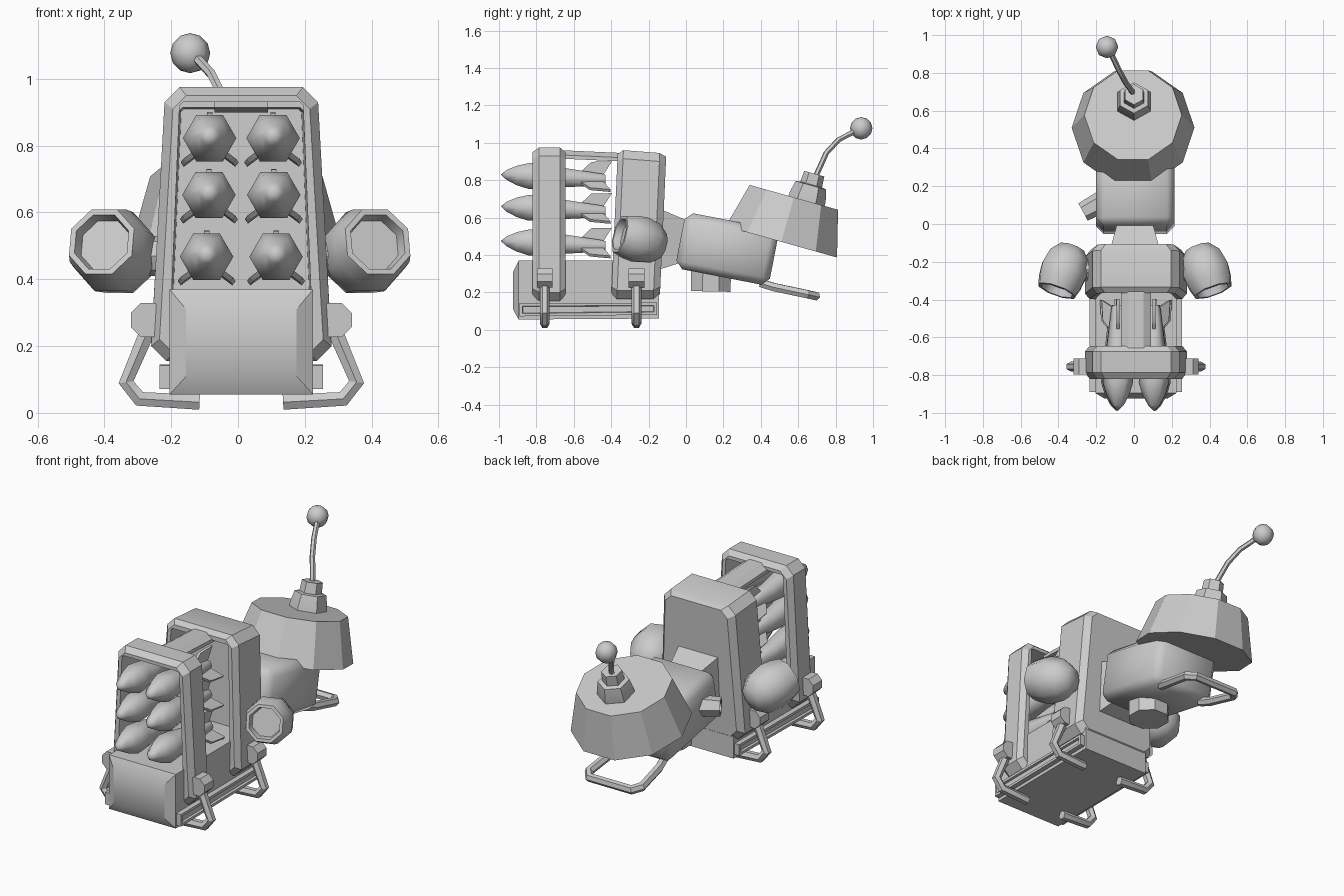
import bpy, bmesh, math
from mathutils import Vector, Matrix

if "Cube" in bpy.data.objects:
    bpy.data.objects.remove(bpy.data.objects["Cube"])

CX = 0.01  # middle of the carrier in x
grey = bpy.data.materials.new("plain grey")
grey.diffuse_color = (0.6, 0.6, 0.6, 1)
grey.use_nodes = True
grey.node_tree.nodes["Principled BSDF"].inputs["Base Color"].default_value = grey.diffuse_color


def finish(name, bm, angle=30, matrix=None):
    bmesh.ops.remove_doubles(bm, verts=bm.verts, dist=1e-5)
    bmesh.ops.recalc_face_normals(bm, faces=bm.faces)
    me = bpy.data.meshes.new(name)
    bm.to_mesh(me)
    bm.free()
    me.materials.append(grey)
    ob = bpy.data.objects.new(name, me)
    bpy.context.collection.objects.link(ob)
    if matrix is not None:
        ob.matrix_world = matrix
    smooth(ob, angle)
    return ob


def smooth(ob, angle):
    bpy.ops.object.select_all(action='DESELECT')
    ob.select_set(True)
    bpy.context.view_layer.objects.active = ob
    bpy.ops.object.shade_smooth_by_angle(angle=math.radians(angle))


def loft(bm, rings, loop=False):
    """Skin between rings; loop joins last to first, otherwise both ends are capped."""
    vs = [[bm.verts.new(p) for p in r] for r in rings]
    n = len(vs[0])
    pairs = list(zip(vs, vs[1:])) + ([(vs[-1], vs[0])] if loop else [])
    for a, b in pairs:
        for i in range(n):
            j = (i + 1) % n
            bm.faces.new((a[i], a[j], b[j], b[i]))
    if not loop:
        bm.faces.new(vs[0])
        bm.faces.new(vs[-1])


def lathe_rings(profile, sides, phase=0.0):
    return [[(max(r, 1e-7) * math.cos(phase + math.tau * i / sides),
              max(r, 1e-7) * math.sin(phase + math.tau * i / sides), d)
             for i in range(sides)] for r, d in profile]


def aim(loc, direction):
    q = Vector(direction).to_track_quat('Z', 'Y')
    return Matrix.Translation(loc) @ q.to_matrix().to_4x4()


def lathe(name, profile, sides, loc, direction, phase=0.0, angle=30):
    bm = bmesh.new()
    loft(bm, lathe_rings(profile, sides, phase))
    return finish(name, bm, angle, aim(loc, direction))


def tube(name, points, radius, res=1):
    cu = bpy.data.curves.new(name, 'CURVE')
    cu.dimensions = '3D'
    cu.bevel_depth, cu.bevel_resolution, cu.use_fill_caps = radius, res, True
    sp = cu.splines.new('POLY')
    sp.points.add(len(points) - 1)
    for p, co in zip(sp.points, points):
        p.co = (*co, 1)
    cu.materials.append(grey)
    ob = bpy.data.objects.new(name, cu)
    bpy.context.collection.objects.link(ob)
    bpy.ops.object.select_all(action='DESELECT')
    ob.select_set(True)
    bpy.context.view_layer.objects.active = ob
    bpy.ops.object.convert(target='MESH')
    smooth(bpy.context.object, 30)


def rect_y(y, hw, z0, z1, cx=CX):
    return [(cx - hw, y, z0), (cx + hw, y, z0), (cx + hw, y, z1), (cx - hw, y, z1)]


def outline(y, wt, wb, z0, z1, c, lean=0.0):
    """Chamfered trapezoid standing in the xz plane."""
    half = [(wb - c, z0), (wb, z0 + c), (wt, z1 - c), (wt - c, z1)]
    pts = half + [(-x, z) for x, z in reversed(half)]
    return [(CX + x, y + lean * (z - 0.17), z) for x, z in pts]


# Base with a bevelled front
bm = bmesh.new()
loft(bm, [rect_y(-0.925, 0.165, 0.11, 0.31), rect_y(-0.895, 0.215, 0.055, 0.37),
          rect_y(-0.145, 0.215, 0.06, 0.37)])
finish("base", bm)

# Front rack frame, open in the middle
bm = bmesh.new()
loft(bm, [outline(-0.82, 0.185, 0.215, 0.20, 0.93, 0.01),
          outline(-0.82, 0.205, 0.245, 0.18, 0.95, 0.04),
          outline(-0.785, 0.23, 0.27, 0.155, 0.975, 0.045),
          outline(-0.675, 0.23, 0.27, 0.155, 0.975, 0.045),
          outline(-0.645, 0.205, 0.245, 0.18, 0.95, 0.04),
          outline(-0.645, 0.185, 0.215, 0.20, 0.93, 0.01)], loop=True)
finish("front_frame", bm)

# Rear housing, recessed at the front and closed behind
L = 0.045
bm = bmesh.new()
loft(bm, [outline(-0.25, 0.18, 0.21, 0.20, 0.91, 0.01, L),
          outline(-0.40, 0.185, 0.215, 0.20, 0.915, 0.01, L),
          outline(-0.40, 0.205, 0.245, 0.19, 0.94, 0.04, L),
          outline(-0.37, 0.23, 0.27, 0.165, 0.96, 0.045, L),
          outline(-0.175, 0.23, 0.27, 0.165, 0.945, 0.045, L),
          outline(-0.14, 0.20, 0.24, 0.19, 0.925, 0.04, L)])
finish("rear_housing", bm)

# Bar joining the two frames at the top
bm = bmesh.new()
loft(bm, [[(CX + x, y, z + dz) for x, z in
           ((-0.08, 0.915), (0.08, 0.915), (0.08, 0.935), (0.04, 0.96), (-0.04, 0.96), (-0.08, 0.935))]
          for y, dz in ((-0.67, 0.0), (-0.34, -0.015))])
finish("top_bar", bm)

# Rockets: six-sided ogive with three fins, sharing one mesh
bm = bmesh.new()
loft(bm, lathe_rings([(0, 0), (0.03, -0.03), (0.06, -0.085), (0.08, -0.15), (0.077, -0.21),
                      (0.057, -0.36), (0.036, -0.54), (0.03, -0.56)], 6))
for a in (90, 215, 325):
    ca, sa = math.cos(math.radians(a)), math.sin(math.radians(a))
    fin = ((0.03, -0.42), (0.092, -0.48), (0.10, -0.59), (0.03, -0.55))
    loft(bm, [[(r * ca - t * sa, r * sa + t * ca, d) for r, d in fin] for t in (-0.008, 0.008)])
rocket = finish("rocket", bm, 62)
first = True
for z, dx in ((0.83, 0.095), (0.66, 0.097), (0.475, 0.104)):
    for s in (-1, 1):
        ob = rocket if first else bpy.data.objects.new("rocket", rocket.data)
        if not first:
            bpy.context.collection.objects.link(ob)
        first = False
        ob.matrix_world = aim((CX + s * dx, -0.99, z), (0, -1, 0.05))

for s in (-1, 1):
    # Side rail with a sunken panel
    bm = bmesh.new()
    loft(bm, [[(CX + s * x, y, z) for y, z in
               ((-0.89 + i, 0.072 + i), (-0.155 - i, 0.08 + i), (-0.155 - i, 0.145 - i), (-0.89 + i, 0.142 - i))]
              for x, i in ((0.2, 0), (0.245, 0), (0.245, 0.015), (0.232, 0.018))])
    finish("side_rail", bm)

    # Side pod with an open mouth turned outward, plus its mount
    lathe("side_pod", [(0, -0.14), (0.07, -0.125), (0.115, -0.07), (0.132, 0.01), (0.125, 0.07),
                       (0.108, 0.125), (0.09, 0.125), (0.082, 0.085)],
          8, (CX * 0.5 + s * 0.373, -0.24, 0.48), (s * 0.32, -0.9, 0.25), math.pi / 8, 47)
    lathe("pod_mount", [(0.06, 0), (0.06, 0.1)], 8, (CX + s * 0.22, -0.24, 0.47), (s, 0, 0))

    # Skid legs and their pivots
    for y in (-0.755, -0.265):
        lathe("leg_pivot", [(0.055, -0.042), (0.055, 0.042)], 8,
              (CX + s * 0.28, y, 0.278), (0, -1, 0), math.pi / 8)
        tube("skid_leg", [(CX + s * x, y, z) for x, z in
                          ((0.27, 0.27), (0.287, 0.23), (0.345, 0.092), (0.305, 0.042), (0.125, 0.032))], 0.026)

# Neck between housing and rear body
bm = bmesh.new()
loft(bm, [rect_y(-0.15, 0.135, 0.32, 0.65, 0.005), rect_y(0.04, 0.085, 0.38, 0.57, 0.005)])
finish("neck", bm)

# Rear body, a tilted chamfered block
bm = bmesh.new()
bmesh.ops.create_cube(bm, size=1)
bmesh.ops.scale(bm, vec=(0.415, 0.51, 0.305), verts=bm.verts)
bmesh.ops.bevel(bm, geom=bm.edges[:], offset=0.04, segments=1, affect='EDGES')
finish("rear_body", bm, 50,
       Matrix.Translation((0.007, 0.22, 0.432)) @ Matrix.Rotation(math.radians(-11), 4, 'X'))

# Plug underneath and short nozzle on the left of the rear body
lathe("bottom_plug", [(0.115, 0.0), (0.115, 0.12)], 8, (0.005, 0.132, 0.205), (0, 0.02, 1), math.pi / 8)
lathe("side_nozzle", [(0.06, 0), (0.052, 0.13), (0.038, 0.13), (0.034, 0.09)], 6,
      (-0.155, 0.125, 0.46), (-0.88, -0.47, 0))

# Tilted ten-sided drum
tilt = (0, 0.27, 0.963)
lathe("drum", [(0.325, 0), (0.258, 0.247)], 10, (-0.005, 0.51, 0.47), tilt)

# Antenna base, rod and ball
lathe("antenna_base", [(0.1, -0.02), (0.1, 0.02), (0.085, 0.085), (0.06, 0.09), (0.056, 0.15)], 6,
      (0, 0.645, 0.69), tilt, math.pi / 6)
tube("antenna_rod", [(-0.005, 0.685, 0.80), (-0.012, 0.705, 0.845), (-0.045, 0.75, 0.945),
                     (-0.08, 0.815, 1.015), (-0.135, 0.93, 1.075)], 0.015)
bm = bmesh.new()
bmesh.ops.create_uvsphere(bm, u_segments=8, v_segments=6, radius=0.06)
finish("antenna_ball", bm, 50, Matrix.Translation((-0.143, 0.937, 1.077)))

# Loop handle under the drum
half = [(0.14, 0.40, 0.25), (0.155, 0.47, 0.228), (0.17, 0.65, 0.19), (0.135, 0.695, 0.18)]
tube("rear_handle", half + [(-x, y, z) for x, y, z in reversed(half)], 0.025)
